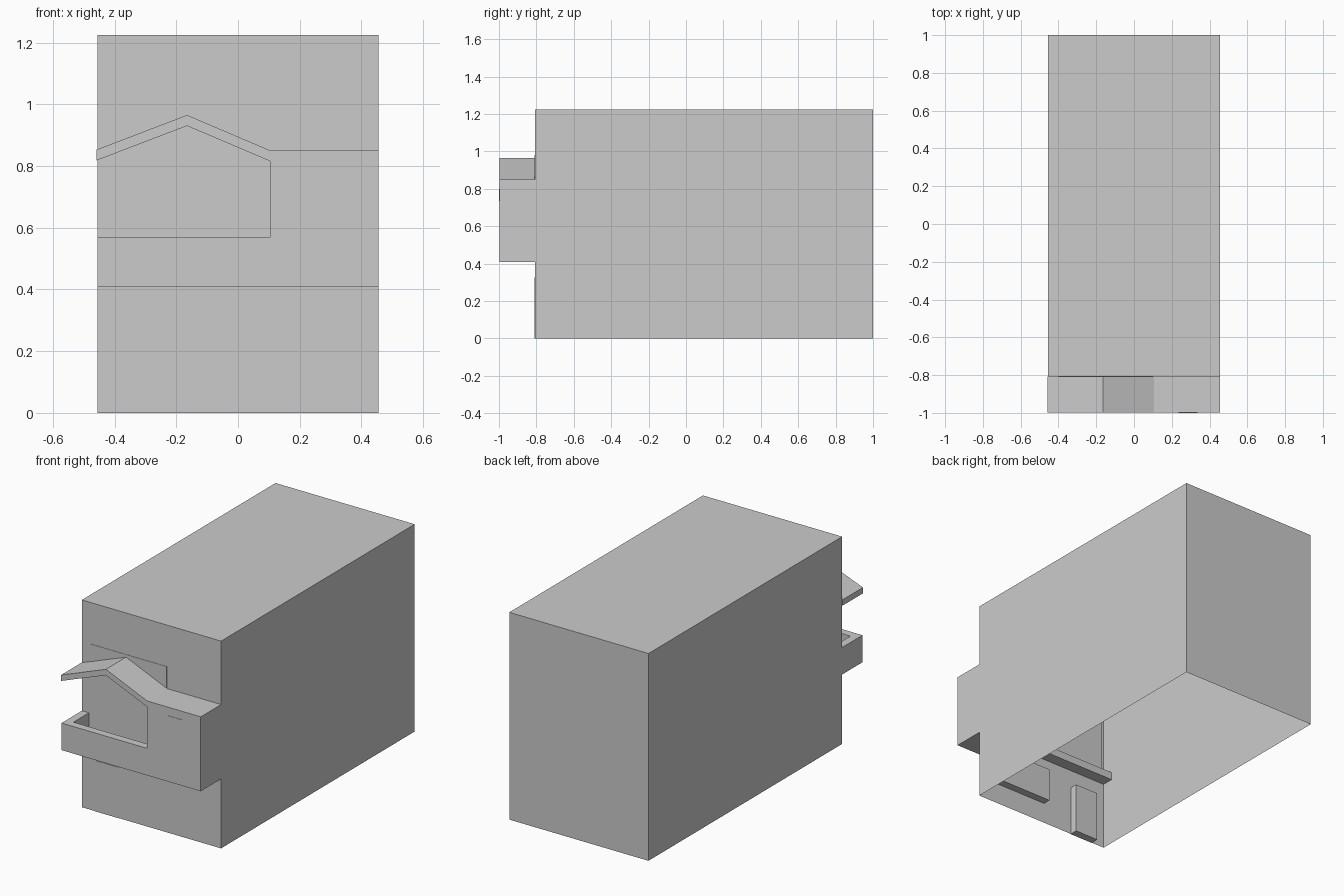
import bpy, bmesh

if "Cube" in bpy.data.objects:
    bpy.data.objects.remove(bpy.data.objects["Cube"])


def mesh_object(name, bm):
    bmesh.ops.recalc_face_normals(bm, faces=bm.faces)
    mesh = bpy.data.meshes.new(name)
    bm.to_mesh(mesh)
    bm.free()
    obj = bpy.data.objects.new(name, mesh)
    bpy.context.collection.objects.link(obj)
    return obj


def box(name, x, y, z, open_bottom=False):
    bm = bmesh.new()
    bmesh.ops.create_cube(bm, size=1)
    for v in bm.verts:
        v.co = [r[0] if c < 0 else r[1] for c, r in zip(v.co, (x, y, z))]
    if open_bottom:
        low = [f for f in bm.faces if all(v.co.z < z[0] + 1e-5 for v in f.verts)]
        bmesh.ops.delete(bm, geom=low, context='FACES_ONLY')
    return mesh_object(name, bm)


def prism(name, profile, y0, y1):
    bm = bmesh.new()
    face = bm.faces.new([bm.verts.new((x, y0, z)) for x, z in profile])
    out = bmesh.ops.extrude_face_region(bm, geom=[face])
    for v in out['geom']:
        if isinstance(v, bmesh.types.BMVert):
            v.co.y = y1
    return mesh_object(name, bm)


W = 0.455        # half width
WALL = -0.808    # main front wall
FRONT = -0.998   # front of the overhang
T = 0.046        # parapet and panel thickness
SPLIT = 0.105    # balcony / bay boundary

# Hollow building shell, open underneath
box("building_shell", (-W, W), (WALL, 1.0), (0, 1.225), open_bottom=True)

# Overhanging upper floor: slab, closed bay, balcony parapets
box("balcony_floor", (-W, W), (FRONT, WALL + 0.07), (0.41, 0.456))
box("bay_room", (SPLIT, W), (FRONT, WALL), (0.41, 0.85))
box("front_parapet", (-W, SPLIT), (FRONT, FRONT + T), (0.41, 0.57))
box("side_parapet", (-W, -W + T), (FRONT + T, WALL), (0.41, 0.57))

# Gabled canopy over the balcony
prism("gable_canopy", [(-0.458, 0.818), (-0.165, 0.93), (SPLIT, 0.815),
                       (SPLIT, 0.85), (-0.165, 0.965), (-0.458, 0.853)], FRONT, WALL)

# Door and window panels, almost flush outside and projecting indoors
panels = {
    "front_door": ((-0.37, -0.215), WALL, (0, 0.30)),
    "ground_window": ((-0.02, 0.34), WALL, (0.125, 0.325)),
    "balcony_window": ((-0.40, 0.10), WALL, (0.47, 0.98)),
    "bay_window": ((0.235, 0.337), FRONT, (0.735, 0.80)),
}
for name, (x, y, z) in panels.items():
    box(name, x, (y - 0.002, y + T), z)
